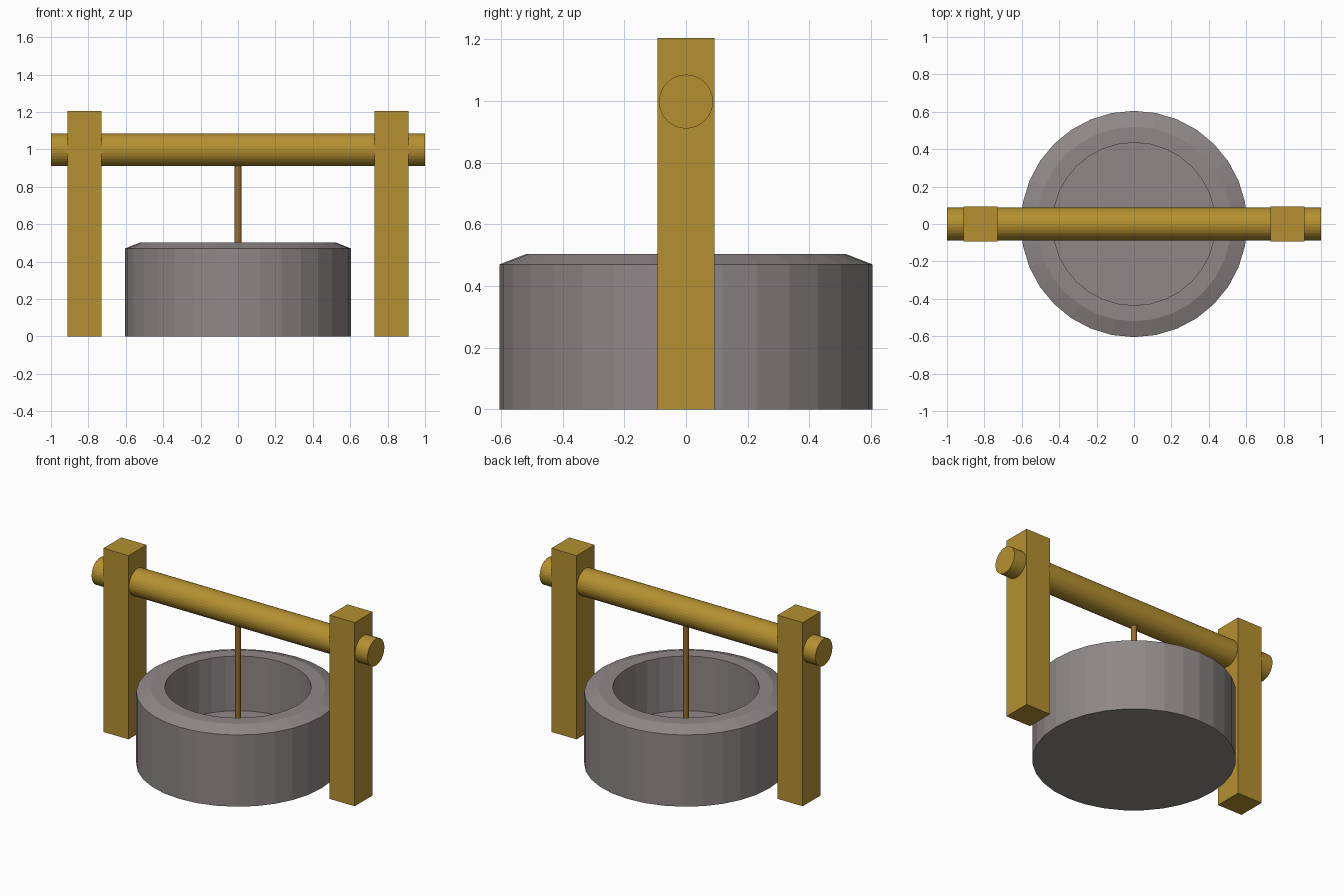
import bpy, bmesh, math
from mathutils import Matrix

cube = bpy.data.objects.get("Cube")
if cube:
    bpy.data.objects.remove(cube, do_unlink=True)


def material(name, rgb):
    m = bpy.data.materials.new(name)
    m.use_nodes = True
    m.diffuse_color = (*rgb, 1)
    m.node_tree.nodes["Principled BSDF"].inputs["Base Color"].default_value = (*rgb, 1)
    return m


stone = material("grey stone", (0.28, 0.245, 0.245))
timber = material("golden timber", (0.46, 0.28, 0.03))
cord = material("brown rope", (0.32, 0.155, 0.022))


def add_object(name, bm, mat):
    bmesh.ops.recalc_face_normals(bm, faces=bm.faces)
    mesh = bpy.data.meshes.new(name)
    bm.to_mesh(mesh)
    bm.free()
    mesh.materials.append(mat)
    obj = bpy.data.objects.new(name, mesh)
    bpy.context.collection.objects.link(obj)
    return obj


def cylinder(name, radius, length, centre, mat, sides, turn=Matrix()):
    bm = bmesh.new()
    bmesh.ops.create_cone(bm, cap_ends=True, segments=sides, radius1=radius, radius2=radius,
                          depth=length, matrix=Matrix.Translation(centre) @ turn)
    return add_object(name, bm, mat)


def lathe(name, profile, mat, sides):
    """Spin (radius, height) rings round z, closing both ends with caps."""
    bm = bmesh.new()
    rings = [[bm.verts.new((r * math.cos(math.tau * i / sides), r * math.sin(math.tau * i / sides), z))
              for i in range(sides)] for r, z in profile]
    for low, high in zip(rings, rings[1:]):
        for i in range(sides):
            j = (i + 1) % sides
            bm.faces.new((low[i], low[j], high[j], high[i]))
    bm.faces.new(rings[0])
    bm.faces.new(rings[-1])
    return add_object(name, bm, mat)


# Stone basin with chamfered rim and sunken floor
lathe("well_basin", [(0.605, 0), (0.605, 0.47), (0.52, 0.503), (0.435, 0.503), (0.435, 0.145)], stone, 32)

# Square posts
for side, x in (("right", -0.82), ("left", 0.82)):
    bm = bmesh.new()
    bmesh.ops.create_cube(bm, size=1, matrix=Matrix.Translation((x, 0, 0.602))
                          @ Matrix.Diagonal((0.182, 0.185, 1.204, 1)))
    add_object(side + "_post", bm, timber)

# Round crossbeam through both posts
cylinder("crossbeam", 0.0875, 2, (0, 0, 0.998), timber, 32, Matrix.Rotation(math.pi / 2, 4, "Y"))

# Rope hanging from the beam into the basin
cylinder("rope", 0.019, 0.85, (0, 0, 0.57), cord, 16)
